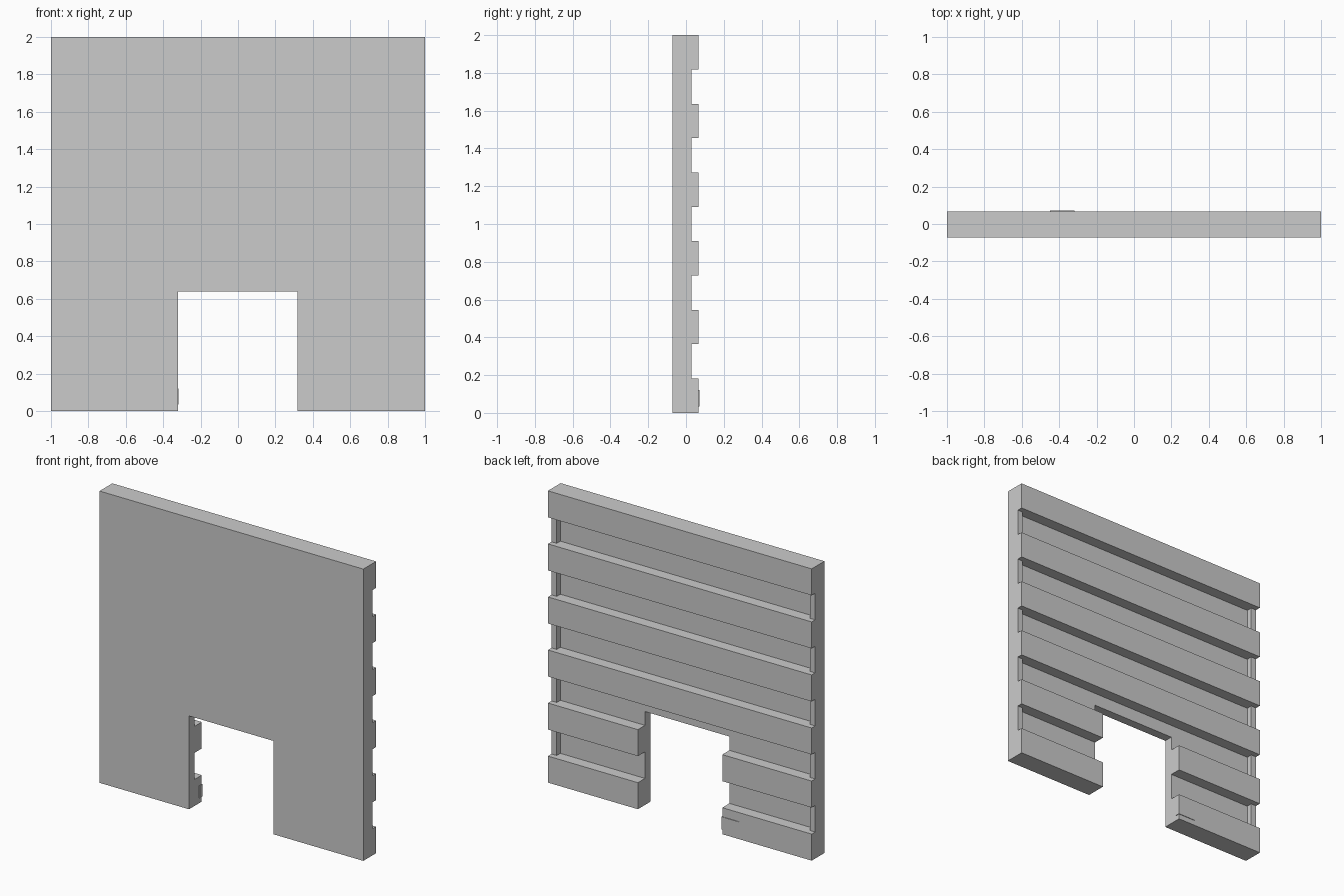
import bpy, bmesh

if "Cube" in bpy.data.objects:
    bpy.data.objects.remove(bpy.data.objects["Cube"])

FRONT, PANEL_BACK, POST_BACK, SLAT_BACK = -0.071, -0.01, 0.029, 0.067
DOOR_L, DOOR_R, DOOR_TOP = -0.322, 0.318, 0.64
POST_W = 0.04
BAND = 2 / 11          # slats and gaps share one height


def mesh_object(name, bm):
    bmesh.ops.recalc_face_normals(bm, faces=bm.faces)
    me = bpy.data.meshes.new(name)
    bm.to_mesh(me)
    bm.free()
    ob = bpy.data.objects.new(name, me)
    bpy.context.collection.objects.link(ob)
    return ob


def box(name, x0, x1, y0, y1, z0, z1):
    bm = bmesh.new()
    bmesh.ops.create_cube(bm, size=1)
    for v in bm.verts:
        v.co = (x1 if v.co.x > 0 else x0,
                y1 if v.co.y > 0 else y0,
                z1 if v.co.z > 0 else z0)
    return mesh_object(name, bm)


# Front panel with doorway, extruded from its outline
outline = [(-1, 0), (DOOR_L, 0), (DOOR_L, DOOR_TOP), (DOOR_R, DOOR_TOP),
           (DOOR_R, 0), (1, 0), (1, 2), (-1, 2)]
bm = bmesh.new()
face = bm.faces.new([bm.verts.new((x, FRONT, z)) for x, z in outline])
ext = bmesh.ops.extrude_face_region(bm, geom=[face])
for g in ext["geom"]:
    if isinstance(g, bmesh.types.BMVert):
        g.co.y = PANEL_BACK
mesh_object("front_panel", bm)

# Back slats on even bands, end post pieces filling the gaps between them
for i in range(11):
    z0, z1 = i * BAND, (i + 1) * BAND
    if i % 2:
        box("left_post", -1, -1 + POST_W, PANEL_BACK, POST_BACK, z0, z1)
        box("right_post", 1 - POST_W, 1, PANEL_BACK, POST_BACK, z0, z1)
    elif z0 < DOOR_TOP:
        box("left_slat", -1, DOOR_L, PANEL_BACK, SLAT_BACK, z0, z1)
        box("right_slat", DOOR_R, 1, PANEL_BACK, SLAT_BACK, z0, z1)
    else:
        box("slat", -1, 1, PANEL_BACK, SLAT_BACK, z0, z1)

# Thin plate on the lowest slat beside the doorway
box("door_plate", -0.45, -0.318, 0.04, 0.071, 0.035, 0.12)
